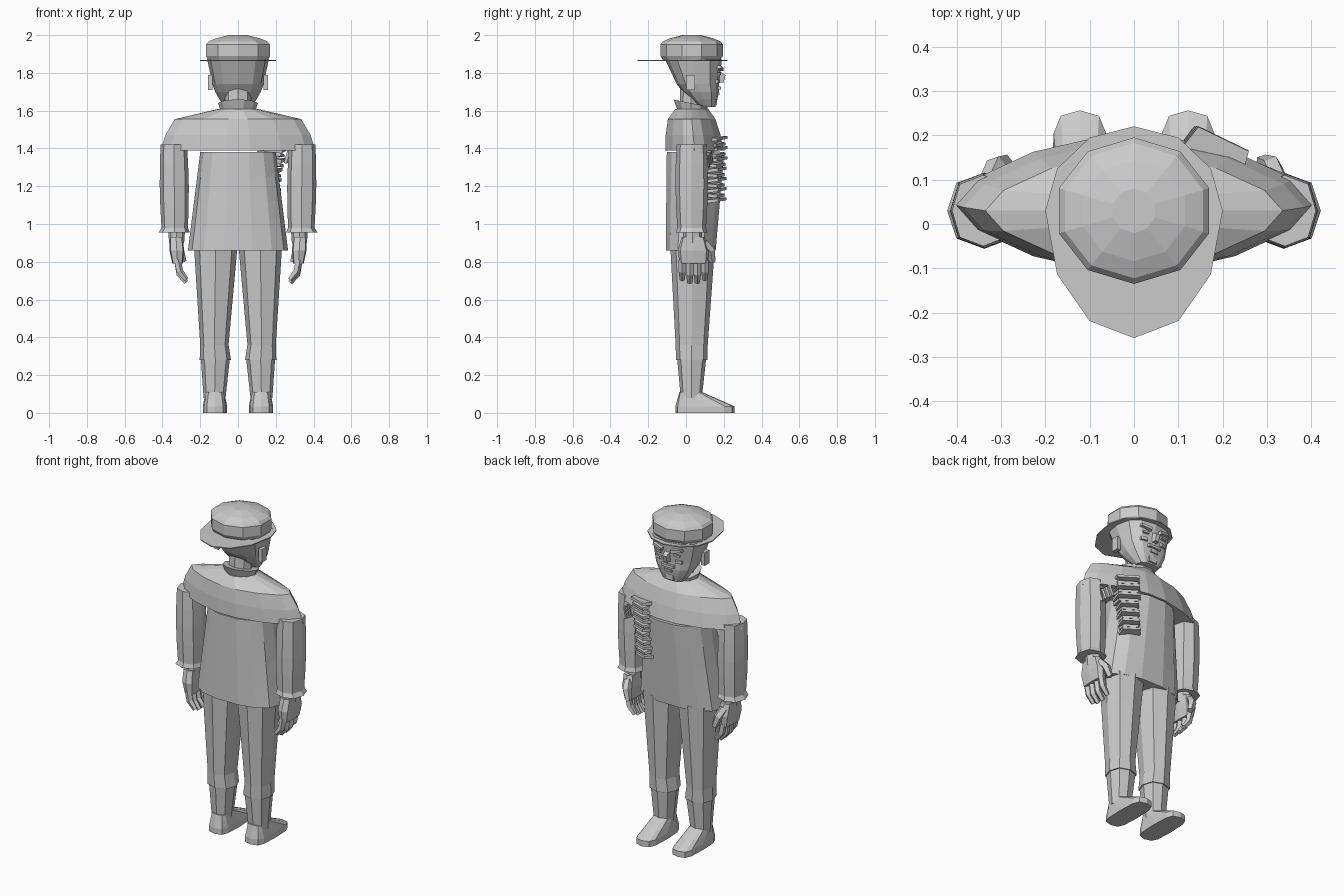
import bpy, bmesh, math
from mathutils import Vector

cube = bpy.data.objects.get("Cube")
if cube:
    bpy.data.objects.remove(cube)

tone = .6
grey = bpy.data.materials.new("plain grey")
grey.use_nodes = True
grey.diffuse_color = (tone, tone, tone, 1)
grey.node_tree.nodes["Principled BSDF"].inputs["Base Color"].default_value = (tone, tone, tone, 1)


def finish(name, bm):
    bmesh.ops.recalc_face_normals(bm, faces=bm.faces)
    mesh = bpy.data.meshes.new(name)
    bm.to_mesh(mesh)
    bm.free()
    mesh.materials.append(grey)
    ob = bpy.data.objects.new(name, mesh)
    bpy.context.collection.objects.link(ob)
    return ob


def skin(name, rings):
    """Join rings of points into a closed flat-faced solid."""
    bm = bmesh.new()
    rings = [[bm.verts.new(point) for point in ring] for ring in rings]
    for lower, upper in zip(rings, rings[1:]):
        for i in range(len(lower)):
            bm.faces.new((lower[i - 1], lower[i], upper[i], upper[i - 1]))
    bm.faces.new(rings[0])
    bm.faces.new(rings[-1])
    return finish(name, bm)


def directions(sides, power, turn):
    """Points of a rounded unit cross-section; a low power gives pointed tips."""
    for i in range(sides):
        angle = math.tau * (i + turn) / sides
        c, s = math.cos(angle), math.sin(angle)
        yield (math.copysign(abs(c) ** (2 / power), c),
               math.copysign(abs(s) ** (2 / power), s))


def solid(name, low, high, steps=1, sides=8, power=2, turn=0, curve=1, swell=0, lean=0):
    """Blend from a low to a high section, each given as centre, half width, half depth."""
    rings = []
    for k in range(steps + 1):
        t = k / steps
        centre = Vector(low[0]).lerp(Vector(high[0]), t)
        bulge = 1 + swell * math.sin(math.pi * t)
        width, depth = (bulge * (a + (b - a) * t ** curve) for a, b in zip(low[1:], high[1:]))
        rings.append([centre + Vector((x * width, y * depth, lean * y * depth))
                      for x, y in directions(sides, power, turn)])
    return skin(name, rings)


def block(name, centre, size, turn=(0, 0, 0), taper=.8):
    """Box whose outer (+y) side is narrowed."""
    bm = bmesh.new()
    bmesh.ops.create_cube(bm, size=1)
    for v in bm.verts:
        if v.co.y > 0:
            v.co.x *= taper
            v.co.z *= taper
        v.co *= Vector(size).length and 1
        v.co = Vector(a * b for a, b in zip(v.co, size))
    ob = finish(name, bm)
    ob.location, ob.rotation_euler = centre, turn


def tube(name, points, radius, sides=5):
    """Limb along a few points, thinner at its last point."""
    points = [Vector(p) for p in points]
    rings = []
    for k, point in enumerate(points):
        along = points[min(k + 1, len(points) - 1)] - points[max(k - 1, 0)]
        across = along.cross(Vector((0, 1, 0))).normalized()
        other = along.normalized().cross(across)
        r = radius * (.7 if k == len(points) - 1 else 1)
        rings.append([point + r * (x * across + y * other) for x, y in directions(sides, 2, 0)])
    skin(name, rings)


# Jacket: body, pointed shoulders and the slope up to the neck
hem = ((0, .025, .86), .265, .135)
armpit = ((0, .05, 1.38), .2, .155)
shoulder = ((0, .045, 1.39), .41, .16)
shoulder_top = ((0, .03, 1.555), .335, .13)
neckline = ((0, .03, 1.61), .1, .09)
solid("jacket_body", hem, armpit, steps=4, sides=14, power=2.4)
solid("jacket_shoulders", shoulder, shoulder_top, steps=2, sides=14, power=1.6, swell=.03)
solid("jacket_yoke", shoulder_top, neckline, sides=14, power=1.6)

# Collar and neck
solid("collar", ((0, .03, 1.59), .09, .08), ((0, .025, 1.64), .105, .095), sides=10, lean=-.2)
solid("neck", ((0, .025, 1.6), .07, .06), ((0, .03, 1.73), .07, .06))

# Head: jaw and skull
chin = ((0, .11, 1.62), .07, .045)
cheeks = ((0, .063, 1.74), .135, .112)
crown = ((0, .04, 1.87), .163, .15)
solid("jaw", chin, cheeks, steps=3, sides=12, power=2.5, swell=.08)
solid("skull", cheeks, crown, steps=2, sides=12, power=2.5)

# Facial features
block("nose", (0, .18, 1.775), (.04, .05, .07), turn=(-.25, 0, 0), taper=.6)
block("moustache", (0, .165, 1.72), (.1, .04, .02))
block("lower_lip", (0, .16, 1.69), (.06, .035, .015))
block("chin", (0, .145, 1.645), (.07, .04, .04))

# Hat: band, domed crown and a brim drawn out to one end
band = ((0, .03, 1.89), .178, .165)
band_top = ((0, .03, 1.95), .178, .165)
solid("hat_lower_edge", ((0, .03, 1.865), .165, .15), band, sides=10, turn=.5)
solid("hat_band", band, band_top, sides=10, turn=.5)
solid("hat_crown", band_top, ((0, .03, 2), .05, .05), steps=3, sides=10, turn=.5, curve=2)
skin("hat_brim", [[(.2 * x, .03 + y * (.19 if y > 0 else .287), z) for x, y in directions(12, 2, 0)]
                  for z in (1.862, 1.868)])

for s, tag in ((1, "left"), (-1, "right")):
    # One side of the face
    block(tag + "_brow", (s * .06, .173, 1.825), (.08, .04, .02), turn=(0, s * -.2, s * -.2))
    block(tag + "_eye", (s * .06, .168, 1.795), (.045, .03, .015), turn=(0, 0, s * -.2))
    block(tag + "_cheek", (s * .065, .158, 1.755), (.06, .035, .03), turn=(0, 0, s * -.3), taper=.6)
    block(tag + "_ear", (s * .148, .025, 1.75), (.024, .045, .08), taper=1)

    # Sleeve with a flared cuff
    wrist = ((s * .335, .03, .98), .07, .076)
    solid(tag + "_sleeve", wrist, ((s * .34, .03, 1.42), .07, .08), steps=4, power=2.4, swell=.1)
    solid(tag + "_cuff", ((s * .338, .03, .955), .083, .084), wrist, power=2.4)

    # Hand: wrist, palm, curled fingers and thumb
    solid(tag + "_wrist", ((s * .325, .035, .9), .04, .05), ((s * .325, .035, .97), .045, .05))
    solid(tag + "_palm", ((s * .32, .04, .79), .028, .075), ((s * .328, .038, .93), .036, .062),
          steps=2, power=4, swell=.2)
    for k, name in enumerate(("little", "ring", "middle", "index")):
        y = .04 * k - .02
        tip = .69 if name in ("ring", "middle") else .705
        tube(f"{tag}_{name}_finger",
             [(s * .322, y, .81), (s * .31, y, tip + .045), (s * .275, y, tip)], radius=.02)
    tube(tag + "_thumb", [(s * .325, .095, .9), (s * .31, .13, .86), (s * .29, .14, .8)], radius=.025)

    # Trouser leg, with a step where the lower leg is tucked in
    solid(tag + "_thigh", ((s * .125, .03, .36), .075, .085), ((s * .118, .035, .88), .115, .118),
          steps=3, power=2.4)
    solid(tag + "_calf", ((s * .12, .03, .28), .083, .083), ((s * .125, .03, .36), .075, .085), power=2.4)
    solid(tag + "_shin", ((s * .124, .028, .08), .058, .056), ((s * .12, .03, .28), .076, .076), power=2.4)

    # Shoe: flat sole and an upper that rises toward the ankle
    rim = ((s * .122, .1, .035), .064, .156)
    solid(tag + "_shoe_sole", ((s * .122, .1, 0), .064, .156), rim, sides=12, power=3.5)
    solid(tag + "_shoe_upper", rim, ((s * .122, .025, .11), .05, .06), steps=2, sides=12, power=3.5)

# Ridged chest decoration: stacked bars that follow the chest, with a short side piece
for k in range(13):
    sway = (-1) ** k
    width = (.15 if k < 6 else .12) + .008 * sway
    block(f"chest_bar_{k + 1}", (.185 - .002 * k, .155 + .004 * sway, 1.45 - .027 * k),
          (width, .075, .019), turn=(.1 * sway, .08, -.45))
for k in range(4):
    block(f"side_bar_{k + 1}", (.27 + .02 * k, .115 - .008 * k, 1.36 - .015 * k),
          (.016, .05, .08), turn=(0, .3, -.4))
